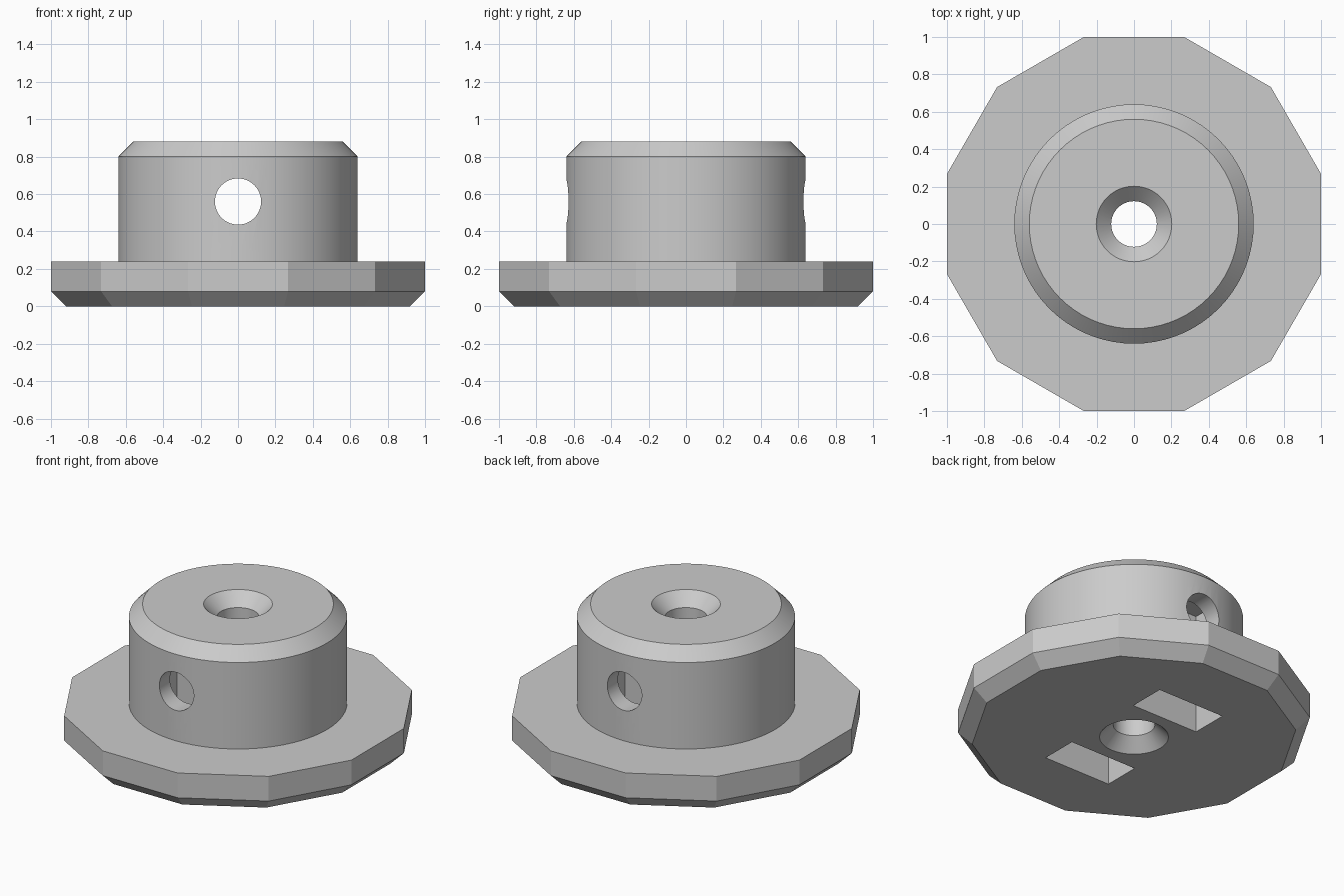
import bpy, bmesh, math
from mathutils import Matrix

if "Cube" in bpy.data.objects:
    bpy.data.objects.remove(bpy.data.objects["Cube"])

grey = bpy.data.materials.new("grey")
grey.diffuse_color = (0.6, 0.6, 0.6, 1)
grey.use_nodes = True
grey.node_tree.nodes["Principled BSDF"].inputs["Base Color"].default_value = grey.diffuse_color


def finish(name, bm):
    bmesh.ops.recalc_face_normals(bm, faces=bm.faces)
    mesh = bpy.data.meshes.new(name)
    bm.to_mesh(mesh)
    bm.free()
    mesh.materials.append(grey)
    obj = bpy.data.objects.new(name, mesh)
    bpy.context.collection.objects.link(obj)
    return obj


def turned(name, profile, sides, start=0.0, matrix=None):
    """Closed solid made from stacked rings of (radius, height)."""
    bm = bmesh.new()
    rings = []
    for r, z in profile:
        angles = [start + 2 * math.pi * i / sides for i in range(sides)]
        rings.append([bm.verts.new((r * math.cos(a), r * math.sin(a), z)) for a in angles])
    for low, high in zip(rings, rings[1:]):
        for i in range(sides):
            j = (i + 1) % sides
            bm.faces.new((low[i], low[j], high[j], high[i]))
    bm.faces.new(rings[0][::-1])
    bm.faces.new(rings[-1])
    if matrix:
        bmesh.ops.transform(bm, matrix=matrix, verts=bm.verts)
    return finish(name, bm)


def box(name, low, high):
    bm = bmesh.new()
    bmesh.ops.create_cube(bm, size=1)
    for v in bm.verts:
        v.co = [high[k] if v.co[k] > 0 else low[k] for k in range(3)]
    return finish(name, bm)


def combine(target, tool, operation):
    mod = target.modifiers.new("combine", 'BOOLEAN')
    mod.operation, mod.solver, mod.object = operation, 'EXACT', tool
    bpy.context.view_layer.objects.active = target
    bpy.ops.object.modifier_apply(modifier=mod.name)
    bpy.data.objects.remove(tool)


# Twelve-sided flange, chamfered underneath
corner = 1 / math.cos(math.pi / 12)
knob = turned("flanged_knob", [(0.92 * corner, 0), (corner, 0.08), (corner, 0.24)],
              12, math.pi / 12)

# Round hub with chamfered top
hub = turned("hub", [(0.64, 0.12), (0.64, 0.80), (0.56, 0.88)], 72)
combine(knob, hub, 'UNION')

# Shaft bore, countersunk at both ends
bore = turned("bore", [(0.222, -0.02), (0.122, 0.08), (0.122, 0.80), (0.222, 0.90)], 48)
combine(knob, bore, 'DIFFERENCE')

# Set-screw hole through the hub, front to back
sideways = Matrix.Translation((0, 0, 0.56)) @ Matrix.Rotation(math.pi / 2, 4, 'X')
screw_hole = turned("screw_hole", [(0.1235, -0.8), (0.1235, 0.8)], 48, 0.03, sideways)
combine(knob, screw_hole, 'DIFFERENCE')

# Nut slots rising from the underside
for y in (-0.52, 0.28):
    slot = box("nut_slot", (-0.24, y, -0.1), (0.24, y + 0.24, 0.78))
    combine(knob, slot, 'DIFFERENCE')

# Smooth round walls, crisp flange facets
bpy.ops.object.select_all(action='DESELECT')
knob.select_set(True)
bpy.context.view_layer.objects.active = knob
bpy.ops.object.shade_smooth_by_angle(angle=math.radians(15))
